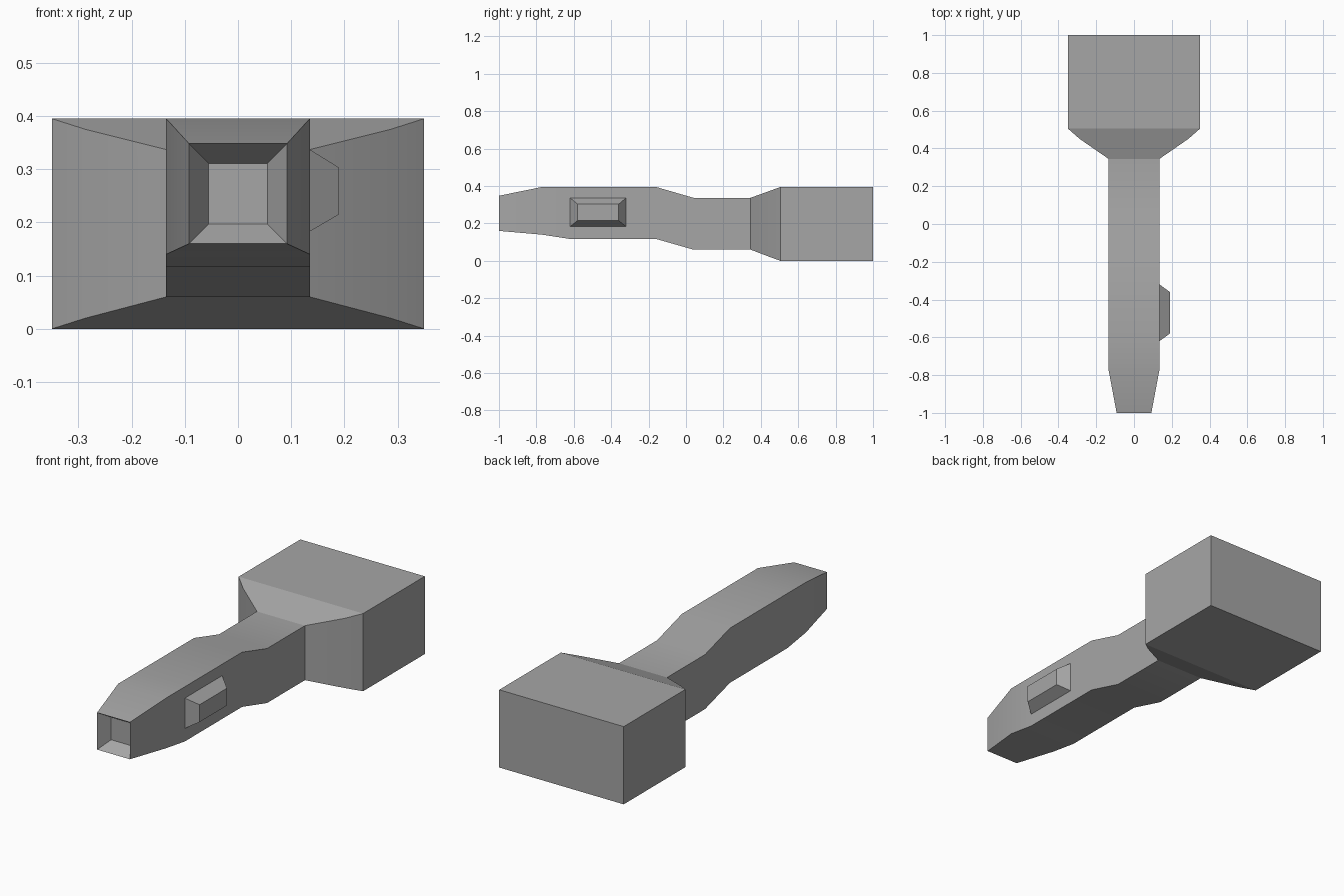
import bpy, bmesh, math

cube = bpy.data.objects.get("Cube")
if cube:
    bpy.data.objects.remove(cube, do_unlink=True)

GREY = (0.38, 0.38, 0.38, 1.0)
grey = bpy.data.materials.new("plain grey")
grey.use_nodes = True
grey.diffuse_color = GREY
grey.node_tree.nodes["Principled BSDF"].inputs["Base Color"].default_value = GREY


def loft(name, rings, cap_start=True):
    """Bridge four-cornered rings into one solid and shade it."""
    bm = bmesh.new()
    loops = [[bm.verts.new(p) for p in ring] for ring in rings]
    for a, b in zip(loops, loops[1:]):
        for i in range(4):
            j = (i + 1) % 4
            bm.faces.new((a[i], a[j], b[j], b[i]))
    if cap_start:
        bm.faces.new(loops[0][::-1])
    bm.faces.new(loops[-1])
    bmesh.ops.recalc_face_normals(bm, faces=bm.faces)
    mesh = bpy.data.meshes.new(name)
    bm.to_mesh(mesh)
    bm.free()
    mesh.materials.append(grey)
    obj = bpy.data.objects.new(name, mesh)
    bpy.context.collection.objects.link(obj)
    bpy.ops.object.select_all(action='DESELECT')
    obj.select_set(True)
    bpy.context.view_layer.objects.active = obj
    bpy.ops.object.shade_smooth_by_angle(angle=math.radians(19))
    return obj


def section(y, half, low, high):
    return [(-half, y, low), (half, y, low), (half, y, high), (-half, y, high)]


def side_section(x, y0, y1, low, high):
    return [(x, y0, low), (x, y1, low), (x, y1, high), (x, y0, high)]


# Handle, flared neck and head, starting from the floor of the tip recess
stations = [
    (-0.94, 0.055, 0.197, 0.311),
    (-1.0, 0.092, 0.16, 0.348),
    (-0.77, 0.135, 0.14, 0.395),
    (-0.62, 0.135, 0.117, 0.395),
    (-0.16, 0.135, 0.117, 0.395),
    (0.04, 0.135, 0.06, 0.337),
    (0.345, 0.135, 0.06, 0.337),
    (0.45, 0.287, 0.02, 0.375),
    (0.505, 0.35, 0.0, 0.395),
    (1.0, 0.35, 0.0, 0.395),
]
loft("body", [section(*s) for s in stations])

# Bevelled push button on the left flank
loft("side_button", [
    side_section(0.135, -0.62, -0.32, 0.183, 0.337),
    side_section(0.19, -0.58, -0.36, 0.215, 0.303),
], cap_start=False)
